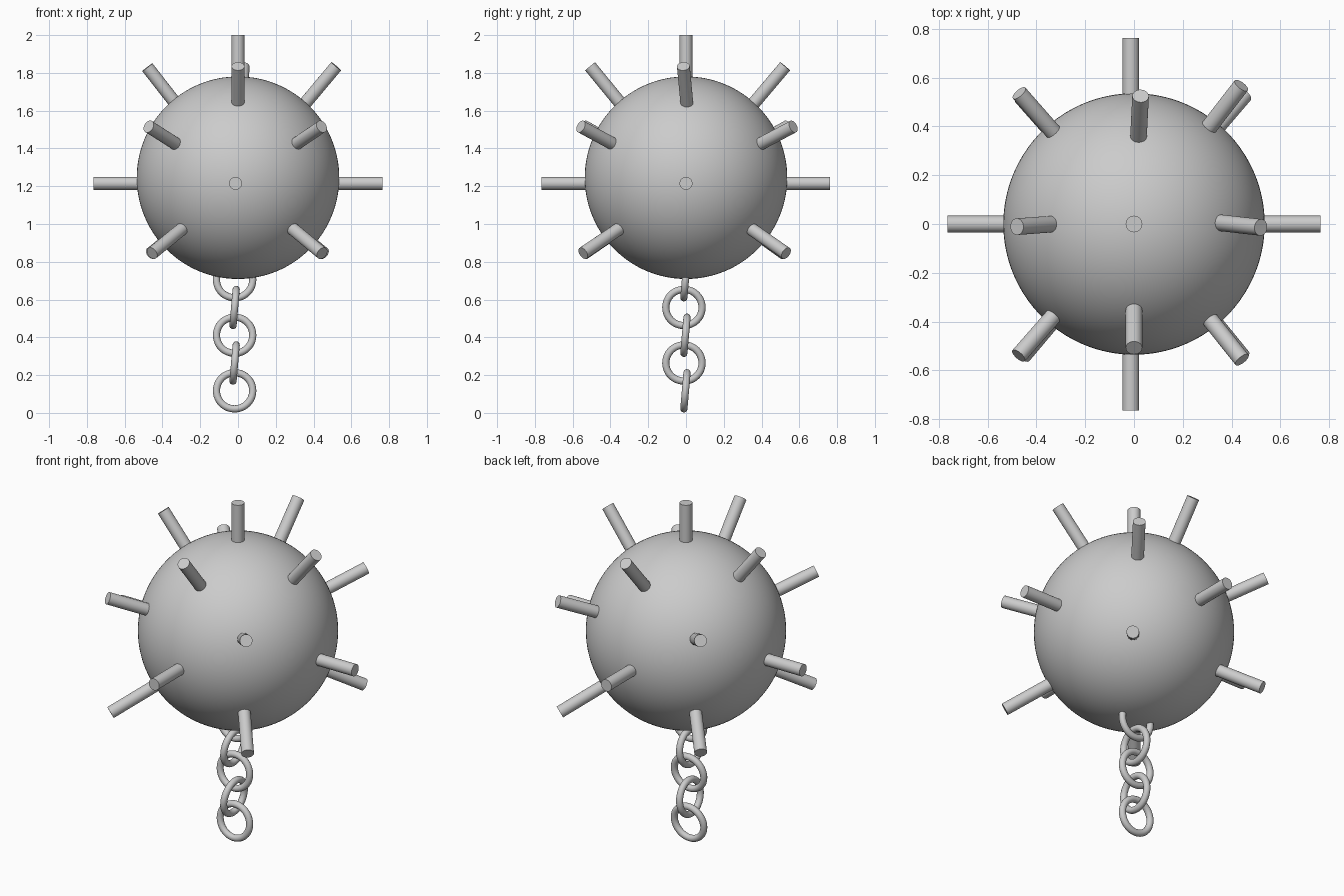
import bpy
from math import radians, pi
from mathutils import Vector

if "Cube" in bpy.data.objects:
    bpy.data.objects.remove(bpy.data.objects["Cube"])

CENTER = Vector((0, 0, 1.215))
SPIKE_R = 0.034


def smooth(obj, name):
    obj.name = name
    bpy.ops.object.shade_smooth_by_angle(angle=radians(35))
    return obj


def spike(name, tip, offset=(0, 0, 0)):
    """Blunt rod running from inside the ball out to its tip."""
    tip = Vector(tip)
    d = tip - (CENTER + Vector(offset))
    axis = d.normalized()
    length = d.length - 0.38
    bpy.ops.mesh.primitive_cylinder_add(vertices=32, radius=SPIKE_R, depth=length,
                                        location=tip - axis * length / 2)
    obj = bpy.context.object
    obj.rotation_euler = axis.to_track_quat('Z', 'Y').to_euler()
    smooth(obj, name)


# Ball
bpy.ops.mesh.primitive_uv_sphere_add(segments=128, ring_count=64, radius=0.536,
                                     location=(0, 0, 1.245))
smooth(bpy.context.object, "ball")

# Top spike
spike("top_spike", (0, 0, 2.0))

# Level spikes round the middle
spike("side_spike_right", (0.765, 0, 1.215))
spike("side_spike_left", (-0.765, 0, 1.215))
spike("front_spike", (-0.013, -0.765, 1.215), (-0.013, 0, 0))
spike("back_spike", (-0.013, 0.762, 1.215), (-0.013, 0, 0))

# Upper spikes leaning out on the axes
spike("upper_spike_right", (0.52, -0.014, 1.835), (0, 0.045, 0))
spike("upper_spike_left", (-0.48, -0.011, 1.83), (0, 0.025, 0))
spike("upper_spike_front", (0, -0.508, 1.835))
spike("upper_spike_back", (0.027, 0.525, 1.835))

# Corner spikes, one above and one below the middle at each corner
corners = {
    "front_left": ((-0.473, -0.54, 1.516), (-0.455, -0.54, 0.845)),
    "front_right": ((0.443, -0.557, 1.516), (0.445, -0.545, 0.845)),
    "back_left": ((-0.471, 0.537, 1.516), (-0.46, 0.52, 0.845)),
    "back_right": ((0.44, 0.568, 1.516), (0.453, 0.53, 0.845)),
}
for corner, (high, low) in corners.items():
    spike("high_corner_spike_" + corner, high)
    spike("low_corner_spike_" + corner, low)

# Chain of round links, alternately turned and slightly tilted
for i in range(5):
    facing_front = i % 2 == 0
    x, y = (-0.018, -0.003) if facing_front else (-0.018, -0.011)
    bpy.ops.mesh.primitive_torus_add(major_radius=0.096, minor_radius=0.019,
                                     major_segments=48, minor_segments=16,
                                     location=(x, y, 0.117 + 0.147 * i))
    obj = bpy.context.object
    tilt = radians(5)
    obj.rotation_euler = (pi / 2 - tilt, 0, 0) if facing_front else (0, pi / 2 + tilt, 0)
    smooth(obj, f"chain_link_{i + 1}")
